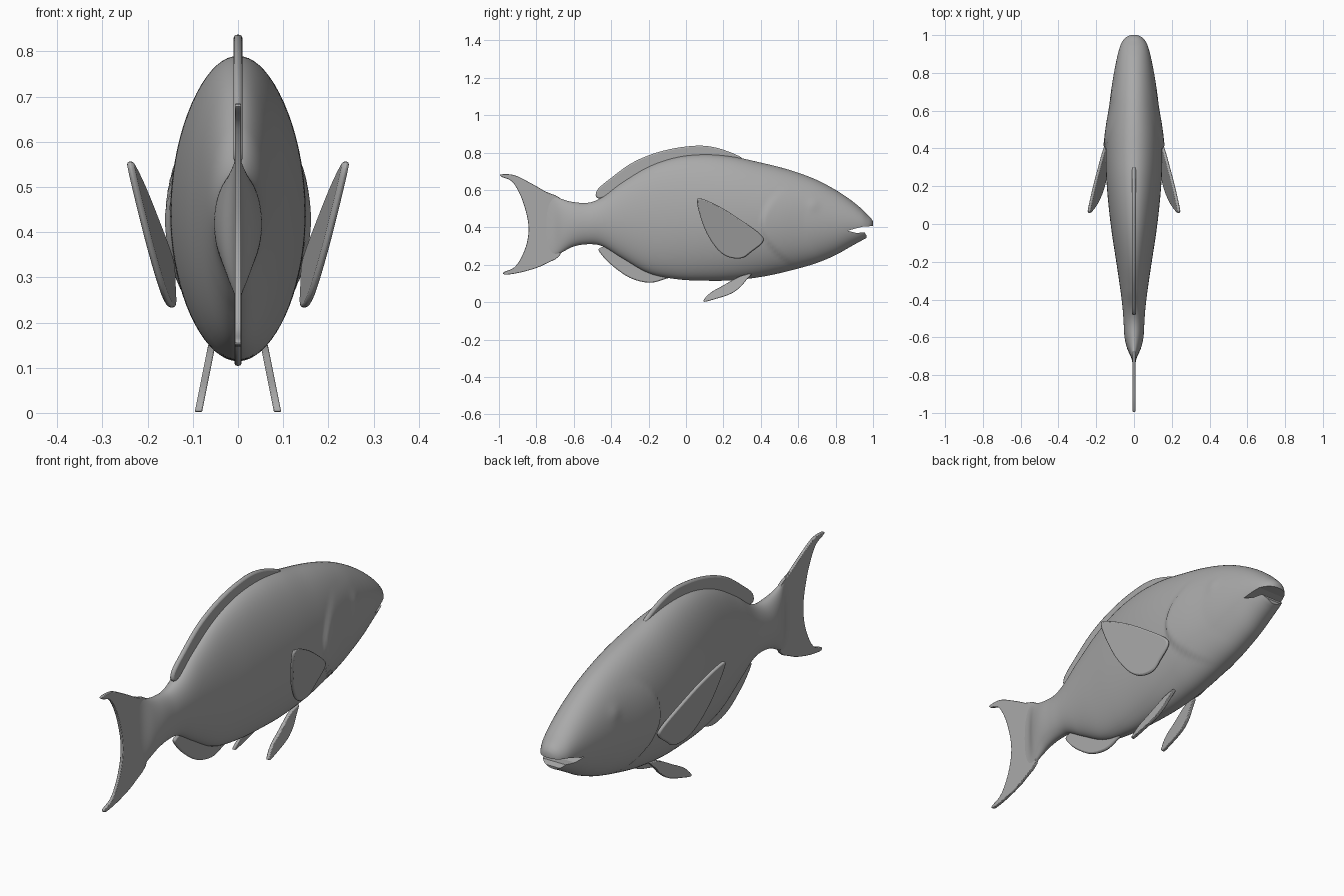
import bpy, bmesh, math

if "Cube" in bpy.data.objects:
    bpy.data.objects.remove(bpy.data.objects["Cube"])

grey = bpy.data.materials.new("fish grey")
grey.diffuse_color = (0.4, 0.4, 0.4, 1)
grey.use_nodes = True
grey.node_tree.nodes["Principled BSDF"].inputs["Base Color"].default_value = grey.diffuse_color


def finish(name, bm):
    bmesh.ops.recalc_face_normals(bm, faces=bm.faces)
    me = bpy.data.meshes.new(name)
    bm.to_mesh(me)
    bm.free()
    ob = bpy.data.objects.new(name, me)
    bpy.context.collection.objects.link(ob)
    me.materials.append(grey)
    return ob


def smooth(ob, angle=40):
    bpy.ops.object.select_all(action='DESELECT')
    ob.select_set(True)
    bpy.context.view_layer.objects.active = ob
    bpy.ops.object.shade_smooth_by_angle(angle=math.radians(angle))


def sample(rows, y):
    """Smooth curve through rows of (y, a, b, c)."""
    i = max(k for k in range(len(rows) - 1) if rows[k][0] <= y or k == 0)
    p, q = rows[i], rows[i + 1]
    o, r = rows[max(i - 1, 0)], rows[min(i + 2, len(rows) - 1)]
    h = q[0] - p[0]
    t = (y - p[0]) / h
    out = []
    for c in (1, 2, 3):
        m0 = (q[c] - o[c]) / (q[0] - o[0]) * h
        m1 = (r[c] - p[c]) / (r[0] - p[0]) * h
        out.append((2*t**3 - 3*t*t + 1)*p[c] + (t**3 - 2*t*t + t)*m0
                   + (3*t*t - 2*t**3)*q[c] + (t**3 - t*t)*m1)
    return out


def rounded(pts, steps=4):
    """Closed smooth outline through the given points."""
    out, n = [], len(pts)
    for i in range(n):
        a, b, c, d = (pts[(i + k) % n] for k in (-1, 0, 1, 2))
        for s in range(steps):
            t = s / steps
            out.append(tuple(0.5*(2*b[j] + (c[j]-a[j])*t + (2*a[j]-5*b[j]+4*c[j]-d[j])*t*t
                                  + (3*b[j]-a[j]-3*c[j]+d[j])*t**3) for j in (0, 1)))
    return out


def plate(name, pts, thick, place=lambda y, z: 0.0, side=1, steps=4, bevel=0.4):
    """Thin slab with a (y, z) outline, set sideways by place(y, z)."""
    bm = bmesh.new()
    outline = rounded(pts, steps) if steps > 1 else pts
    sides = [[bm.verts.new((side * (place(y, z) + d), y, z)) for y, z in outline]
             for d in (-thick / 2, thick / 2)]
    n = len(outline)
    bm.faces.new(sides[0])
    bm.faces.new(sides[1][::-1])
    for i in range(n):
        j = (i + 1) % n
        bm.faces.new((sides[0][i], sides[0][j], sides[1][j], sides[1][i]))
    ob = finish(name, bm)
    if bevel:
        mod = ob.modifiers.new("soft rim", 'BEVEL')
        mod.width = thick * bevel
        mod.segments = 2
        mod.limit_method = 'ANGLE'
        mod.angle_limit = math.radians(60)
        smooth(ob)
    return ob


# Body: y, bottom z, top z, half width
stations = [
    (-0.76, 0.21, 0.595, 0.005), (-0.71, 0.24, 0.575, 0.014), (-0.66, 0.268, 0.55, 0.036),
    (-0.60, 0.298, 0.535, 0.05), (-0.52, 0.31, 0.532, 0.055), (-0.45, 0.30, 0.56, 0.060),
    (-0.35, 0.24, 0.635, 0.072), (-0.20, 0.155, 0.725, 0.094), (-0.05, 0.123, 0.775, 0.117),
    (0.10, 0.115, 0.79, 0.135), (0.25, 0.117, 0.778, 0.147), (0.40, 0.135, 0.746, 0.150),
    (0.50, 0.155, 0.722, 0.145), (0.60, 0.18, 0.692, 0.134), (0.70, 0.21, 0.653, 0.122),
    (0.80, 0.252, 0.60, 0.106), (0.88, 0.297, 0.547, 0.090), (0.94, 0.33, 0.498, 0.074),
    (0.97, 0.347, 0.468, 0.059), (0.99, 0.37, 0.448, 0.040), (1.0, 0.395, 0.43, 0.018)]
bm = bmesh.new()
N = 72
ys = [-0.76 + 0.012 * i for i in range(142)] + [0.94 + 0.005 * i for i in range(13)]
rings = []
for y in ys:
    lo, hi, w = sample(stations, min(y, 1.0))
    mid, half = (lo + hi) / 2, (hi - lo) / 2
    ring = []
    for k in range(N):
        a = 2 * math.pi * k / N
        x, z = w * math.cos(a), mid + half * math.sin(a)
        # gill cover: a curved step, fading towards the snout and the back
        edge = 0.405 + 3.4 * (z - 0.42) ** 2
        step = min(max((y - edge) / 0.018 + 0.5, 0), 1)
        fade = max(0, 1 - max(0, y - edge) / 0.22) * max(0, 1 - ((z - 0.38) / 0.24) ** 2)
        # shallow eye swelling
        eye = 0.005 * math.exp(-((y - 0.68) ** 2 + (z - 0.52) ** 2) / 0.0009)
        x += math.cos(a) * 0.013 * step * fade + math.copysign(eye, x) * (abs(x) > 0.02)
        ring.append(bm.verts.new((x, y, z)))
    rings.append(ring)
for a, b in zip(rings, rings[1:]):
    for k in range(N):
        j = (k + 1) % N
        bm.faces.new((a[k], a[j], b[j], b[k]))
bm.faces.new(rings[0])
bm.faces.new(rings[-1][::-1])
body = finish("body", bm)

# Mouth: open slot with the lower jaw set back
mouth = plate("mouth_cutter", [(0.865, 0.382), (0.91, 0.395), (0.95, 0.405), (1.05, 0.408),
                               (1.05, 0.30), (0.955, 0.30), (0.966, 0.355), (0.955, 0.373),
                               (0.91, 0.370)], 0.6, steps=1, bevel=0)
mouth.hide_render = True
mouth.hide_set(True)
cut = body.modifiers.new("mouth", 'BOOLEAN')
cut.operation = 'DIFFERENCE'
cut.object = mouth
smooth(body, 35)

# Tail fin
plate("tail_fin", [(-0.66, 0.53), (-0.75, 0.59), (-0.84, 0.642), (-0.92, 0.68), (-0.99, 0.683),
                   (-0.985, 0.67), (-0.93, 0.645), (-0.885, 0.57), (-0.855, 0.48), (-0.842, 0.40),
                   (-0.85, 0.32), (-0.88, 0.24), (-0.92, 0.185), (-0.975, 0.16), (-0.96, 0.147),
                   (-0.86, 0.165), (-0.75, 0.205), (-0.66, 0.28)], 0.014)

# Dorsal fin
plate("dorsal_fin", [(-0.47, 0.555), (-0.475, 0.60), (-0.40, 0.665), (-0.30, 0.738), (-0.20, 0.785),
                     (-0.10, 0.815), (0.0, 0.832), (0.10, 0.836), (0.20, 0.815), (0.30, 0.77),
                     (0.27, 0.74), (0.0, 0.73), (-0.20, 0.68), (-0.38, 0.58)], 0.02)

# Anal fin
plate("anal_fin", [(-0.40, 0.30), (-0.46, 0.29), (-0.46, 0.265), (-0.40, 0.20), (-0.30, 0.13),
                   (-0.20, 0.104), (-0.13, 0.118), (-0.08, 0.145), (-0.18, 0.20), (-0.30, 0.26)], 0.016)

# Paired fins
for side, label in ((1, "right"), (-1, "left")):
    plate("pectoral_fin_" + label,
          [(0.06, 0.55), (0.10, 0.548), (0.20, 0.50), (0.30, 0.435), (0.40, 0.36), (0.41, 0.32),
           (0.35, 0.27), (0.30, 0.236), (0.23, 0.24), (0.17, 0.28), (0.11, 0.37), (0.07, 0.48)],
          0.016, lambda y, z: 0.152 + 0.128 * (0.4 - y) + 0.204 * (z - 0.34), side)
    plate("pelvic_fin_" + label,
          [(0.33, 0.15), (0.28, 0.135), (0.20, 0.09), (0.13, 0.05), (0.092, 0.003), (0.16, 0.018),
           (0.24, 0.045), (0.29, 0.08), (0.32, 0.115), (0.35, 0.15)],
          0.016, lambda y, z: 0.062 + 0.2 * (0.13 - z), side)
